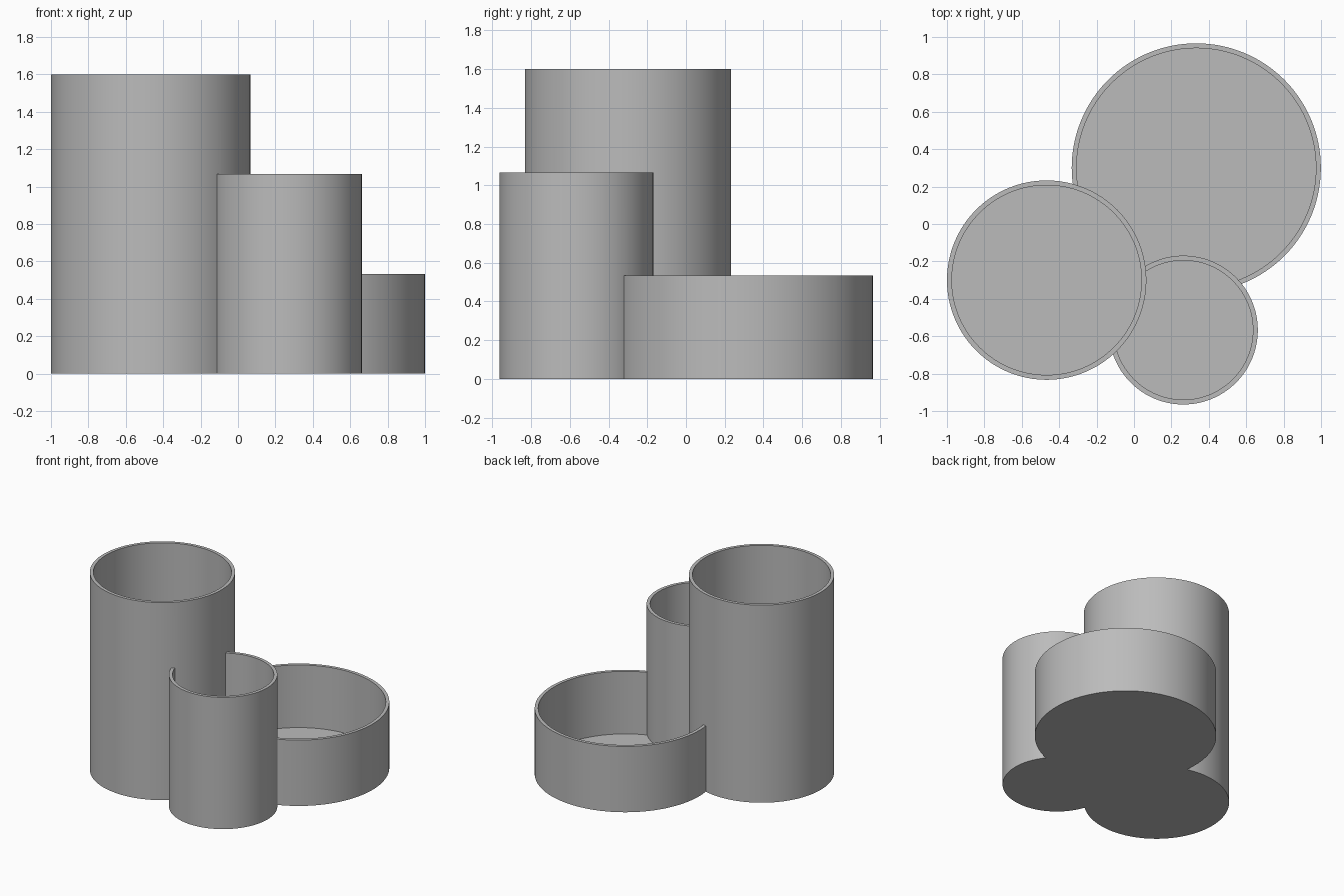
import bpy
import math

WALL = 0.026
FLOOR = 0.026
SIDES = 128

default_cube = bpy.data.objects.get("Cube")
if default_cube:
    bpy.data.objects.remove(default_cube, do_unlink=True)

grey = bpy.data.materials.new("plain grey")
grey.use_nodes = True
grey.diffuse_color = (0.5, 0.5, 0.5, 1)
grey.node_tree.nodes["Principled BSDF"].inputs["Base Color"].default_value = (0.5, 0.5, 0.5, 1)


def cylinder(name, centre, radius, bottom, top):
    bpy.ops.mesh.primitive_cylinder_add(
        vertices=SIDES, radius=radius, depth=top - bottom,
        location=(*centre, (bottom + top) / 2))
    obj = bpy.context.object
    obj.name = name
    obj.data.materials.append(grey)
    return obj


def combine(target, other, operation):
    """Apply a boolean to target and discard the other solid."""
    mod = target.modifiers.new(operation.lower(), "BOOLEAN")
    mod.operation = operation
    mod.solver = "EXACT"
    mod.object = other
    bpy.context.view_layer.objects.active = target
    bpy.ops.object.modifier_apply(modifier=mod.name)
    bpy.data.objects.remove(other, do_unlink=True)


# Cups from tallest to widest: name, centre, outer radius, height
cups = [
    ("tall_cup", (-0.467, -0.30), 0.533, 1.60),
    ("medium_cup", (0.264, -0.567), 0.398, 1.067),
    ("wide_tray", (0.333, 0.30), 0.666, 0.533),
]

# Each hollow cup gives way to the taller cups, overlapping only within the walls
shells = []
for i, (name, centre, radius, height) in enumerate(cups):
    shell = cylinder(name, centre, radius, 0, height)
    combine(shell, cylinder("hollow", centre, radius - WALL, FLOOR, height + 1), "DIFFERENCE")
    for _, taller_centre, taller_radius, _ in cups[:i]:
        cutter = cylinder("notch", taller_centre, taller_radius - WALL / 2, -1, 3)
        combine(shell, cutter, "DIFFERENCE")
    shells.append(shell)

# Fuse the three cups into one continuous body
organizer = shells[0]
for shell in shells[1:]:
    combine(organizer, shell, "UNION")
organizer.name = "three_cup_organizer"

bpy.ops.object.select_all(action="DESELECT")
organizer.select_set(True)
bpy.context.view_layer.objects.active = organizer
bpy.ops.object.shade_smooth_by_angle(angle=math.radians(30))
